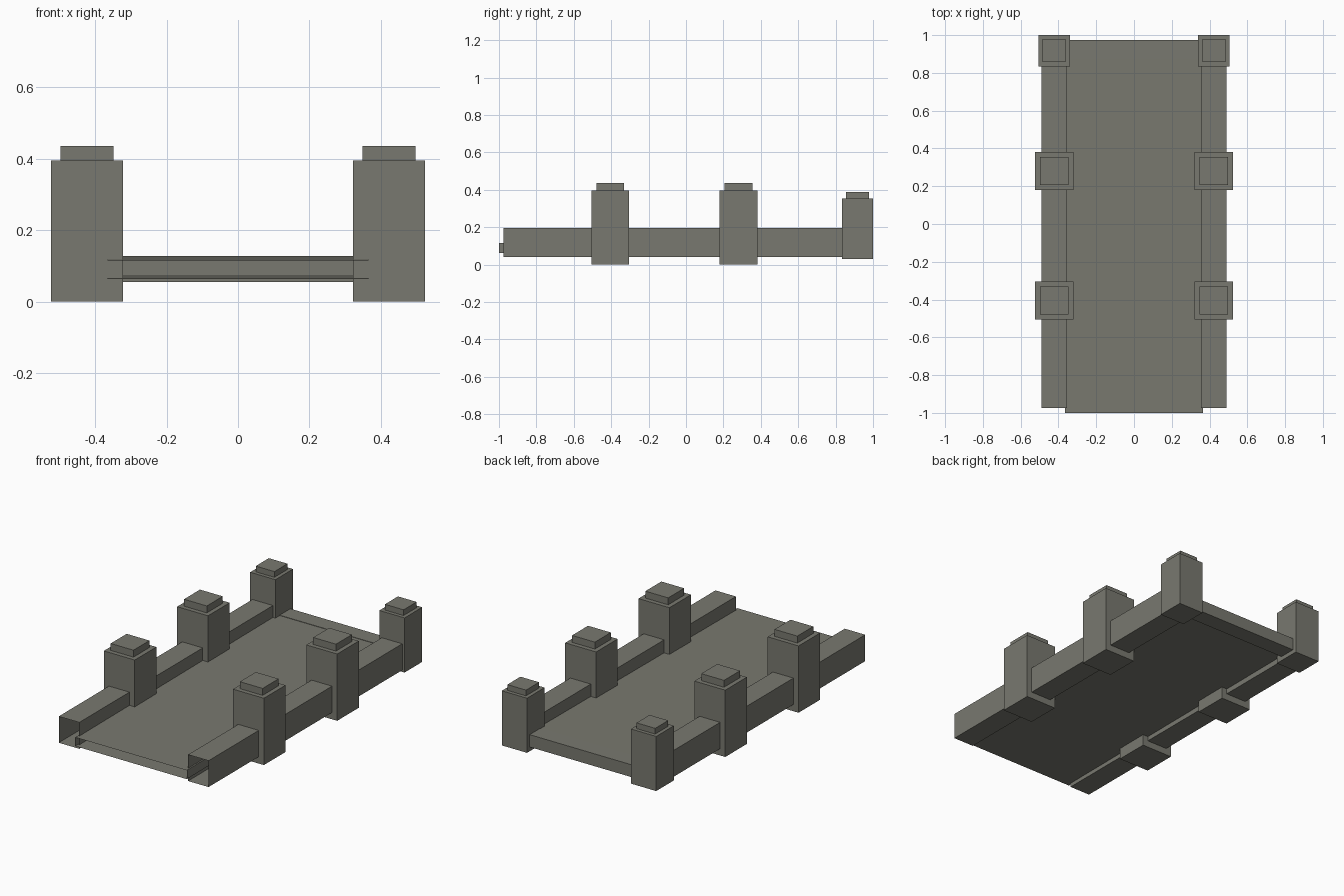
import bpy, bmesh

if "Cube" in bpy.data.objects:
    bpy.data.objects.remove(bpy.data.objects["Cube"])

stone = bpy.data.materials.new("grey stone")
stone.diffuse_color = (0.19, 0.19, 0.16, 1)
stone.use_nodes = True
stone.node_tree.nodes["Principled BSDF"].inputs["Base Color"].default_value = stone.diffuse_color


def box(name, x, y, z, open_ends=False, rise=0.0):
    """Box from (min, max) ranges; open_ends drops the y faces, rise lifts the back end."""
    bm = bmesh.new()
    bmesh.ops.create_cube(bm, size=1)
    if open_ends:
        ends = [f for f in bm.faces if abs(f.normal.y) > 0.9]
        bmesh.ops.delete(bm, geom=ends, context='FACES_ONLY')
    for v in bm.verts:
        back = v.co.y > 0
        v.co = [lo + (c + 0.5) * (hi - lo) for c, (lo, hi) in zip(v.co, (x, y, z))]
        if back:
            v.co.z += rise
    mesh = bpy.data.meshes.new(name)
    bm.to_mesh(mesh)
    bm.free()
    mesh.materials.append(stone)
    obj = bpy.data.objects.new(name, mesh)
    bpy.context.collection.objects.link(obj)
    return obj


def pillar(name, cx, cy, half, z0, z1, cap_half, cap_top):
    box(name, (cx - half, cx + half), (cy - half, cy + half), (z0, z1))
    box(name + "_cap", (cx - cap_half, cx + cap_half),
        (cy - cap_half, cy + cap_half), (z1, cap_top))


# Bridge deck: hollow, open at both ends, rising slightly to the back
box("deck", (-0.365, 0.365), (-1.0, 0.92), (0.063, 0.115), open_ends=True, rise=0.011)

# Cross beam at the back
box("back_beam", (-0.36, 0.36), (0.875, 0.975), (0.055, 0.128))

for side, label in ((-1, "left"), (1, "right")):
    # Low parapet wall, hollow with open ends
    cx = side * 0.423
    box(label + "_wall", (cx - 0.067, cx + 0.067), (-0.975, 0.92),
        (0.04, 0.196), open_ends=True)
    # Tall pillars along the wall
    for i, y in enumerate((-0.405, 0.28)):
        pillar(f"{label}_pillar_{i + 1}", side * 0.4225, y, 0.101, 0, 0.395, 0.0745, 0.436)
    # Smaller pillar at the back corner
    pillar(label + "_back_pillar", side * 0.4225, 0.9175, 0.0825, 0.03, 0.353, 0.061, 0.387)
